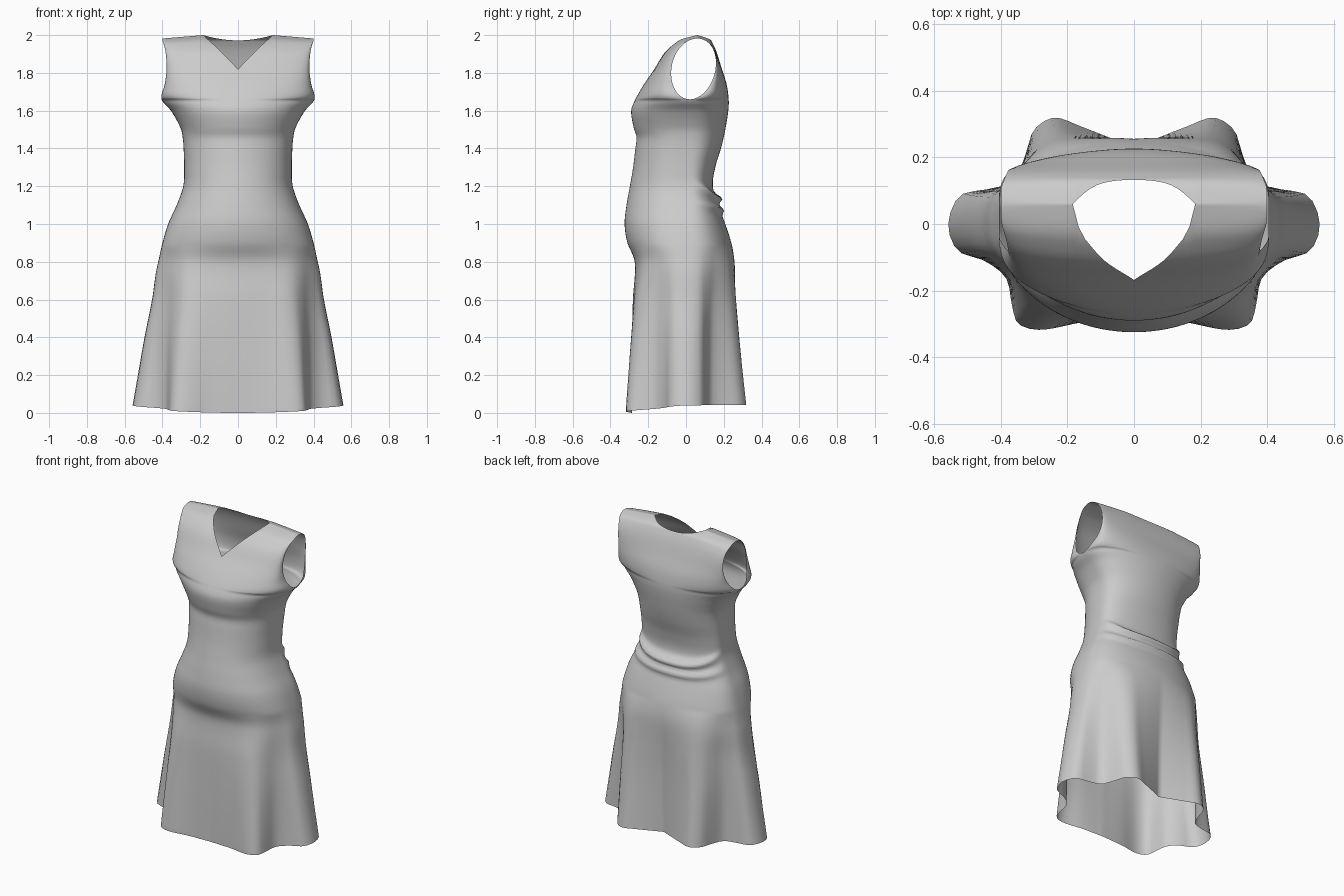
import bpy, bmesh, math

if "Cube" in bpy.data.objects:
    bpy.data.objects.remove(bpy.data.objects["Cube"])

# Body profile: height, half width, front y, back y
PROFILE = [
    (0.00, .565, -.29, .24), (0.20, .53, -.287, .245), (0.40, .495, -.283, .25),
    (0.60, .455, -.278, .258), (0.74, .435, -.266, .262), (0.81, .42, -.272, .258),
    (0.90, .40, -.31, .24), (1.00, .37, -.325, .208), (1.10, .325, -.315, .17),
    (1.20, .29, -.297, .142), (1.30, .285, -.28, .155), (1.40, .288, -.268, .185),
    (1.46, .293, -.262, .20), (1.51, .305, -.277, .21), (1.60, .355, -.29, .224),
    (1.66, .405, -.268, .226), (1.74, .388, -.222, .215), (1.82, .378, -.168, .19),
    (1.91, .382, -.112, .162), (1.955, .39, -.062, .142), (1.98, .398, -.02, .122),
    (2.00, .40, .06, .06)]

# Fluted hem outline, right half: position around the ring, x, y
HEM = [
    (0, 0, -.285), (.8, .15, -.295), (1.5, .28, -.318), (1.9, .345, -.30),
    (2.3, .365, -.245), (2.8, .385, -.16), (3.2, .45, -.11), (3.6, .53, -.08),
    (4, .56, 0), (4.4, .525, .085), (4.8, .44, .105), (5.3, .36, .13),
    (5.7, .325, .21), (6.1, .30, .285), (6.5, .24, .322), (7, .16, .295), (8, 0, .23)]

ARM_Z, TOP_Z = 1.66, 2.0
NECK_A = 0.478          # angle of the column that ends at the neck corner
COLS = [NECK_A * i / 10 for i in range(10)]
COLS += [NECK_A + (math.pi / 2 - NECK_A) * i / 18 for i in range(19)]


def curve(table, t, col):
    """Smooth interpolation of one table column."""
    t = min(max(t, table[0][0]), table[-1][0])
    i = 0
    while i < len(table) - 2 and t > table[i + 1][0]:
        i += 1

    def slope(k):
        a, b = table[max(k - 1, 0)], table[min(k + 1, len(table) - 1)]
        return (b[col] - a[col]) / (b[0] - a[0])
    p, q = table[i], table[i + 1]
    h = q[0] - p[0]
    u = (t - p[0]) / h
    return ((2*u**3 - 3*u*u + 1) * p[col] + (u**3 - 2*u*u + u) * h * slope(i)
            + (3*u*u - 2*u**3) * q[col] + (u**3 - u*u) * h * slope(i + 1))


def bump(v, size):
    return math.exp(-(v / size) ** 2)


def point(a, z, back):
    """Point on the cloth: a = angle from the centre line, z = nominal height."""
    c, s = max(0.0, math.cos(a)), math.sin(a)
    w = curve(PROFILE, z, 1)
    y_mid = curve(PROFILE, z, 3 if back else 2)
    # side seam below the arm, armhole edge above it
    t = max(0.0, (z - ARM_Z) / (TOP_Z - ARM_Z))
    y_side = .02 * min(1, z / ARM_Z) + .04 * t
    reach = .117 * math.sqrt(max(0.0, 1 - (2 * t - 1) ** 2))
    y_side += reach if back else -reach
    x, y = w * s, y_side + (y_mid - y_side) * c ** .78
    # gathered folds at the back of the waist, tilted up towards the sides
    if back:
        lift = .07 * s ** 3
        fade = c ** .5
        y += fade * (.035 * bump(z - 1.135 - lift, .022)
                     + .022 * bump(z - 1.075 - lift * .6, .02))
    # skirt flutes grow towards the hem
    k = min(1.0, max(0.0, (.88 - z) / .86)) ** .85
    if k > 0:
        r = a / (math.pi / 2) * 4
        r = 8 - r if back else r
        x += k * (curve(HEM, r, 1) * w / .56 - x)
        y += k * (curve(HEM, r, 2) - y)
    # shoulder slope
    z -= .018 * t * t * max(0.0, (s - .46) / .54)
    return x, y, z


def panel(bm, back):
    """One quarter of the dress: hem to underarm, then up to neckline and shoulder."""
    grid = []
    for a in COLS:
        c = max(0.0, math.cos(a))
        bottom = .04 + (.003 if back else -.04) * c
        f = min(1.0, math.sin(a) / math.sin(NECK_A))
        top = 1.972 + .028 * f ** 2 if back else 1.82 + .18 * f
        zs = [bottom + (ARM_Z - bottom) * j / 110 for j in range(110)]
        zs += [ARM_Z + (top - ARM_Z) * (1 - math.cos(math.pi * j / 28)) / 2
               for j in range(29)]
        grid.append([bm.verts.new(point(a, z, back)) for z in zs])
    for p, q in zip(grid, grid[1:]):
        for j in range(len(p) - 1):
            bm.faces.new((p[j], q[j], q[j + 1], p[j + 1]))


# Dress shell: right half, front and back joined at side and shoulder seams
bm = bmesh.new()
panel(bm, False)
panel(bm, True)
bmesh.ops.remove_doubles(bm, verts=bm.verts, dist=.0005)
bmesh.ops.recalc_face_normals(bm, faces=bm.faces)
for face in bm.faces:
    face.smooth = True
mesh = bpy.data.meshes.new("dress")
bm.to_mesh(mesh)
bm.free()
dress = bpy.data.objects.new("dress", mesh)
bpy.context.collection.objects.link(dress)

# Left half
mirror = dress.modifiers.new("mirror", 'MIRROR')
mirror.use_clip = True
mirror.merge_threshold = .0005
